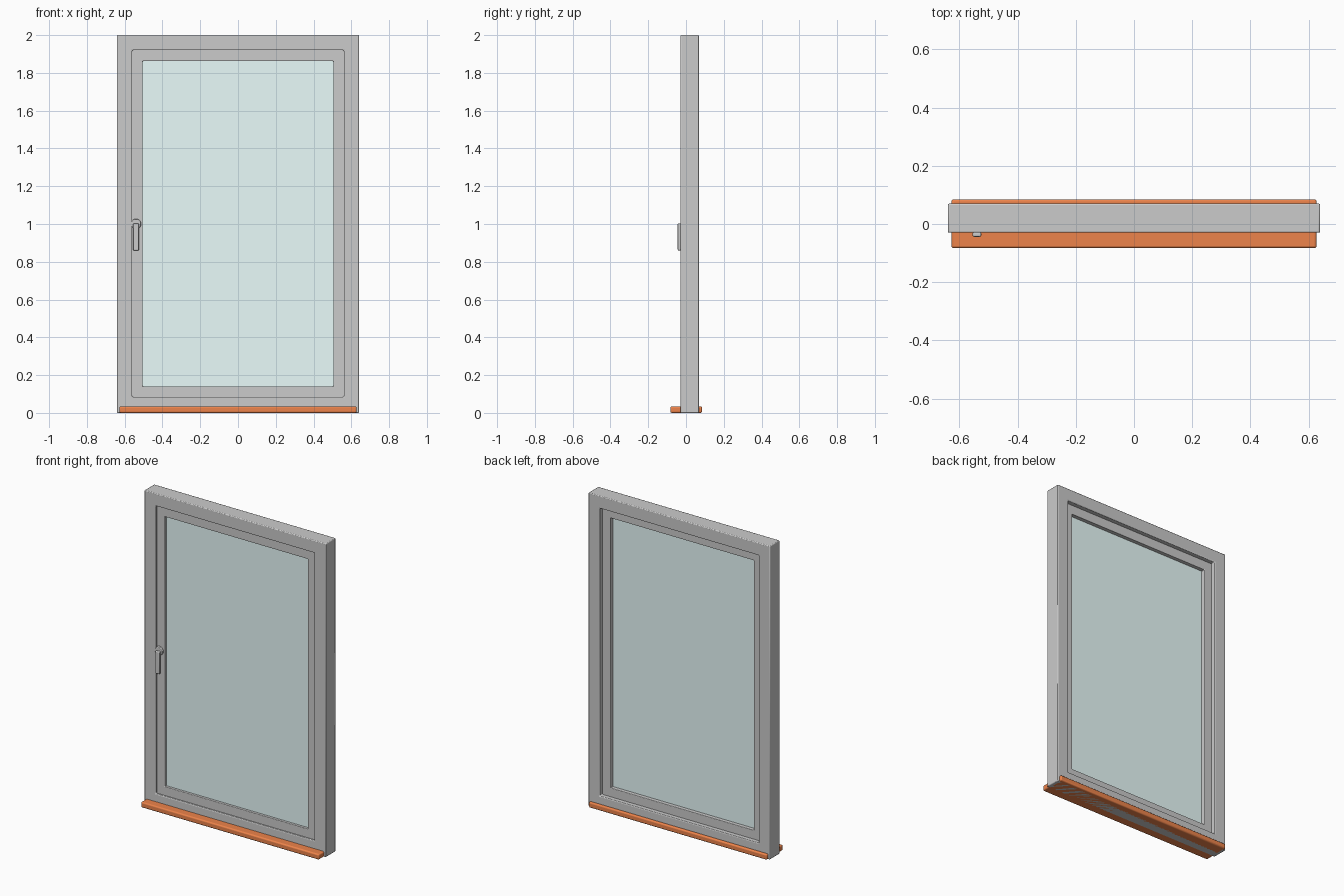
import bpy, bmesh
from mathutils import Matrix

if "Cube" in bpy.data.objects:
    bpy.data.objects.remove(bpy.data.objects["Cube"])


def finish(name, bm, bevel=0.0, segs=2, color=None):
    bmesh.ops.recalc_face_normals(bm, faces=bm.faces)
    me = bpy.data.meshes.new(name)
    bm.to_mesh(me)
    bm.free()
    ob = bpy.data.objects.new(name, me)
    bpy.context.collection.objects.link(ob)
    if bevel:
        mod = ob.modifiers.new("bevel", 'BEVEL')
        mod.width, mod.segments = bevel, segs
        mod.limit_method = 'ANGLE'
    if color:
        mat = bpy.data.materials.new(name + "_colour")
        mat.diffuse_color = color
        mat.use_nodes = True
        mat.node_tree.nodes["Principled BSDF"].inputs["Base Color"].default_value = mat.diffuse_color
        me.materials.append(mat)
    return ob


def box(name, x, y, z, **kw):
    # x, y, z are (min, max) pairs
    bm = bmesh.new()
    bmesh.ops.create_cube(bm, size=1)
    for v in bm.verts:
        v.co = [lo + (c + 0.5) * (hi - lo) for c, (lo, hi) in zip(v.co, (x, y, z))]
    return finish(name, bm, **kw)


def ring(name, outer, inner, y, **kw):
    # rectangular border; outer / inner are (half width, z min, z max)
    bm = bmesh.new()
    loops = []
    for w, z0, z1 in (outer, inner):
        for yy in y:
            loops.append([bm.verts.new((px, yy, pz)) for px, pz in
                          ((-w, z0), (w, z0), (w, z1), (-w, z1))])
    of, ob, nf, nb = loops
    for a, b in ((of, ob), (ob, nb), (nb, nf), (nf, of)):
        for i in range(4):
            j = (i + 1) % 4
            bm.faces.new((a[i], a[j], b[j], b[i]))
    return finish(name, bm, **kw)


# fixed outer frame and opening sash
ring("outer_frame", (0.64, 0.0, 2.0), (0.56, 0.085, 1.92), (-0.03, 0.07), bevel=0.005)
ring("sash", (0.568, 0.077, 1.928), (0.505, 0.14, 1.862), (-0.018, 0.04), bevel=0.003)

# glass pane
box("glass_pane", (-0.515, 0.515), (0.0, 0.014), (0.13, 1.872),
    color=(0.82, 0.98, 0.97, 1))

# sill running through under the frame
box("sill", (-0.628, 0.628), (-0.083, 0.085), (0.0, 0.035), bevel=0.008, segs=3,
    color=(0.85, 0.23, 0.07, 1))

# handle: round rosette and hanging lever
bm = bmesh.new()
bmesh.ops.create_cone(bm, cap_ends=True, segments=32, radius1=0.027, radius2=0.027, depth=0.016,
                      matrix=Matrix.Translation((-0.54, -0.022, 1.0)) @ Matrix.Rotation(1.5707963, 4, 'X'))
finish("handle_rosette", bm, bevel=0.003)
box("handle_lever", (-0.555, -0.525), (-0.044, -0.028), (0.86, 1.003), bevel=0.005, segs=3)

# smooth the bevels, keep flat faces crisp
for ob in bpy.data.objects:
    ob.select_set(True)
    bpy.context.view_layer.objects.active = ob
bpy.ops.object.shade_smooth_by_angle(angle=0.6)
